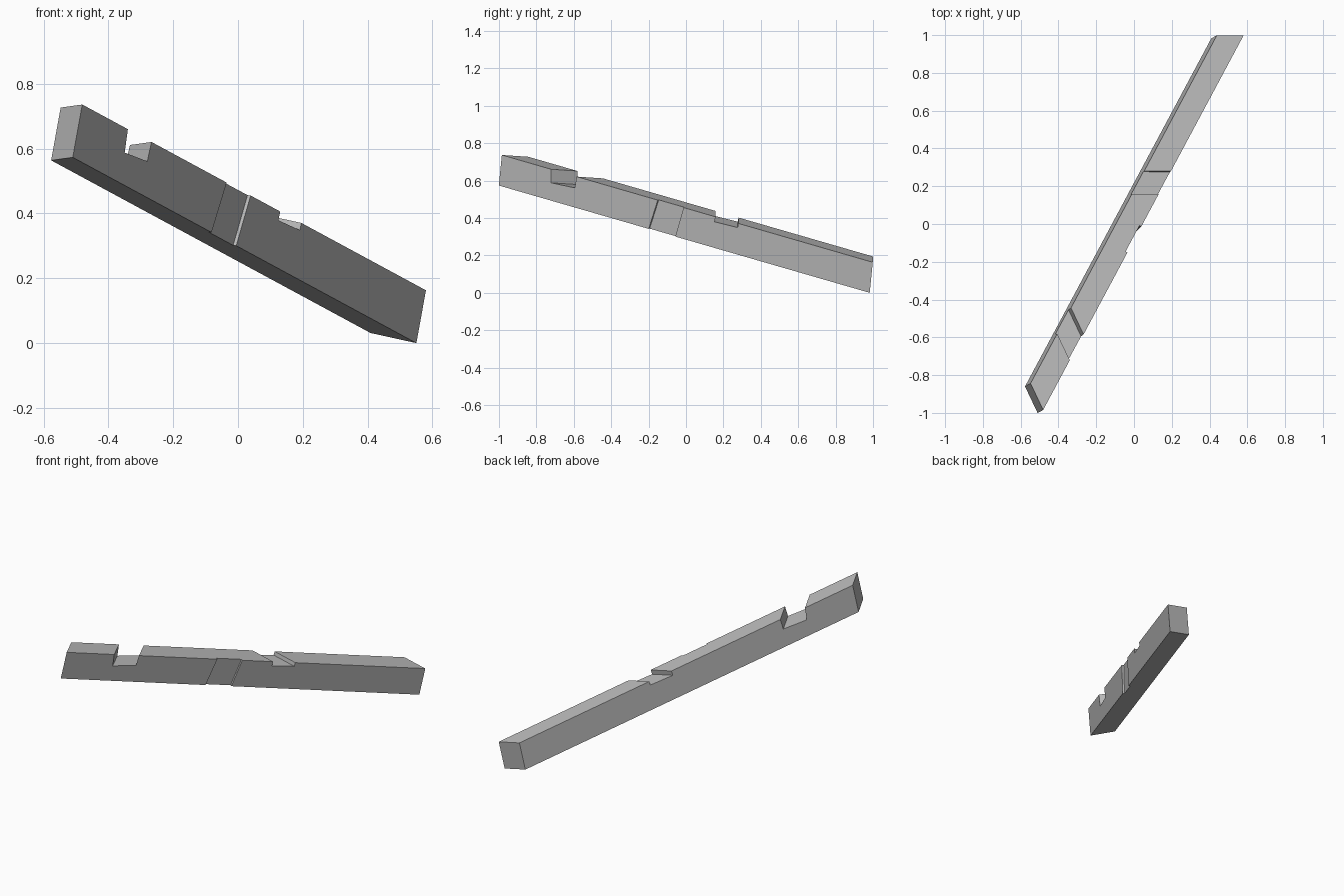
import bpy
import bmesh
from mathutils import Matrix, Vector

cube = bpy.data.objects.get("Cube")
if cube:
    bpy.data.objects.remove(cube, do_unlink=True)

grey = bpy.data.materials.new("plain grey")
grey.use_nodes = True
grey.diffuse_color = (0.5, 0.5, 0.5, 1)
grey.node_tree.nodes["Principled BSDF"].inputs["Base Color"].default_value = (0.5, 0.5, 0.5, 1)

# Beam frame: along its length, across to the outer side, and up
WIDTH, HEIGHT = 0.126, 0.166
along = Vector((0.457, 0.854, -0.247)).normalized()
across = Vector((0.863, -0.492, -0.107))
across = (across - along * across.dot(along)).normalized()
up = across.cross(along)
frame = Matrix((along, across, up)).transposed().to_4x4()
frame.translation = (-0.577, -0.86, 0.564)

# Skew of the mitred cuts, from the outer side to the inner side
NEAR_MITRE, FAR_MITRE = 0.092, -0.072


def prism(name, profile, inner=0.0, outer=WIDTH):
    """Sweep a side profile of (length, height, mitre) across the beam."""
    bm = bmesh.new()
    rings = []
    for t in (inner, outer):
        rings.append([bm.verts.new(frame @ Vector((s + m * (1 - t / WIDTH), t, h)))
                      for s, h, m in profile])
    a, b = rings
    n = len(profile)
    bm.faces.new(a)
    bm.faces.new(b)
    for i in range(n):
        j = (i + 1) % n
        bm.faces.new((a[i], a[j], b[j], b[i]))
    bmesh.ops.recalc_face_normals(bm, faces=bm.faces)
    mesh = bpy.data.meshes.new(name)
    bm.to_mesh(mesh)
    bm.free()
    mesh.materials.append(grey)
    obj = bpy.data.objects.new(name, mesh)
    bpy.context.collection.objects.link(obj)
    return obj


def notch(name, near, far, near_depth, far_depth, lean, mitre):
    """Cutter for a mitred notch in the top of the beam."""
    top = HEIGHT + 0.05
    return prism(name, [(near, top, mitre), (near, HEIGHT, mitre),
                        (near + lean, HEIGHT - near_depth, mitre),
                        (far, HEIGHT - far_depth, mitre), (far, top, mitre)],
                 -0.05, WIDTH + 0.05)


# Beam with opposite mitres at its two ends
beam = prism("notched_beam", [(-0.092, 0, NEAR_MITRE), (2.229, 0, FAR_MITRE),
                              (2.216, HEIGHT, FAR_MITRE), (-0.105, HEIGHT, NEAR_MITRE)])

# Deep notch, shallow notch, and shallow housing in the outer side
cutters = [
    notch("deep_notch", 0.203, 0.363, 0.072, 0.062, 0.012, NEAR_MITRE),
    notch("shallow_notch", 1.232, 1.375, 0.028, 0.023, 0.0, FAR_MITRE),
    prism("side_housing", [(0.838, -0.05, 0), (1.006, -0.05, 0),
                           (1.038, HEIGHT + 0.05, 0), (0.878, HEIGHT + 0.05, 0)],
          WIDTH - 0.011, WIDTH + 0.05),
]
for cutter in cutters:
    cutter.hide_render = True
    cut = beam.modifiers.new(cutter.name, 'BOOLEAN')
    cut.operation = 'DIFFERENCE'
    cut.solver = 'EXACT'
    cut.object = cutter

# Bake the cuts and discard the cutters
bpy.context.view_layer.update()
evaluated = beam.evaluated_get(bpy.context.evaluated_depsgraph_get())
result = bpy.data.meshes.new_from_object(evaluated)
beam.modifiers.clear()
beam.data = result
for cutter in cutters:
    bpy.data.objects.remove(cutter, do_unlink=True)
